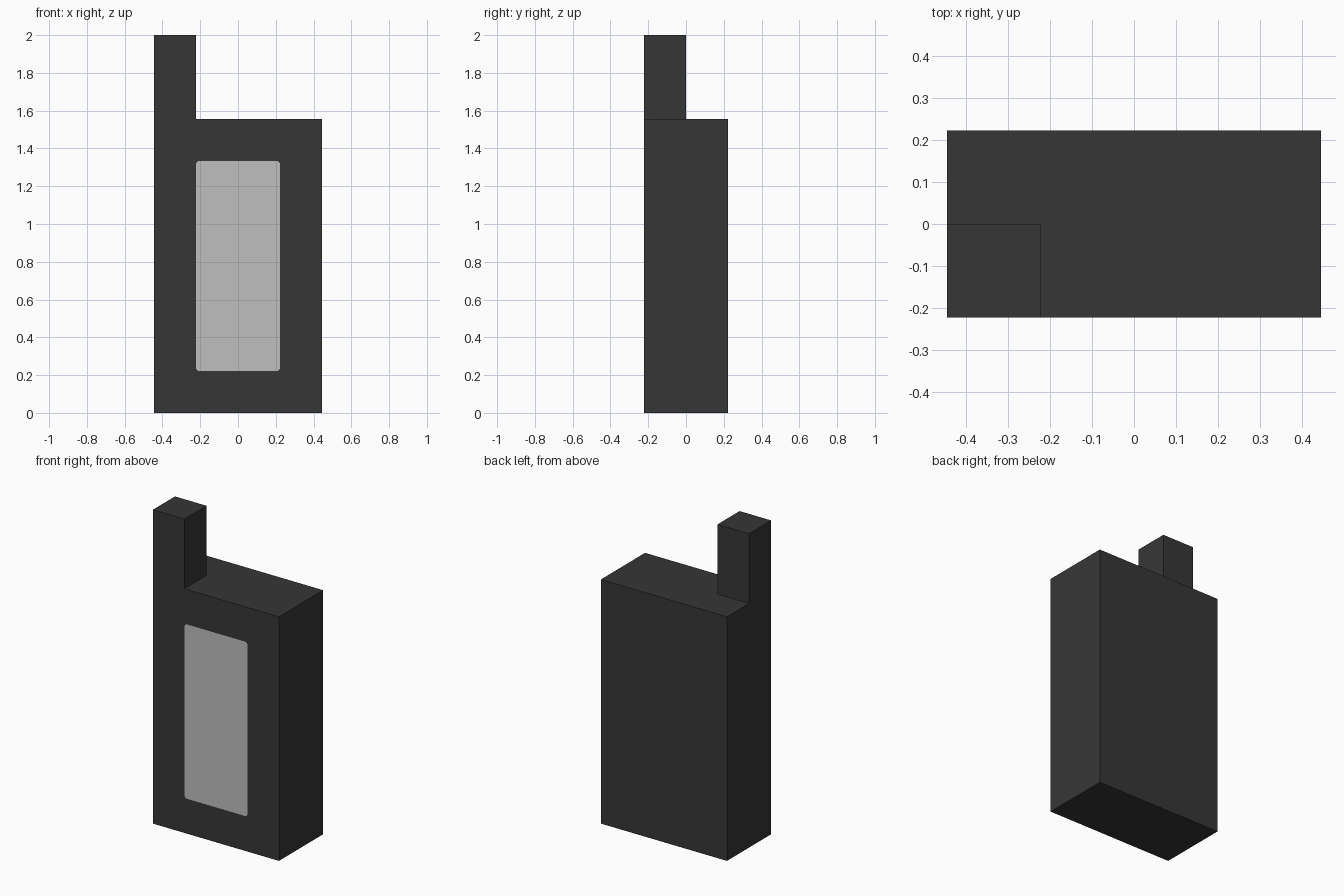
import bpy
import bmesh
from mathutils import Matrix, Vector

if "Cube" in bpy.data.objects:
    bpy.data.objects.remove(bpy.data.objects["Cube"])

U = 2 / 9  # the model sits on a grid of 9 units high


def material(name, value):
    m = bpy.data.materials.new(name)
    m.diffuse_color = (value, value, value, 1)
    m.use_nodes = True
    m.node_tree.nodes["Principled BSDF"].inputs["Base Color"].default_value = m.diffuse_color
    return m


dark = material("dark_casing", 0.037)
grey = material("light_grey_screen", 0.52)


def box(name, lo, hi, edit=None):
    """Box between two corners given in grid units."""
    lo, hi = Vector(lo) * U, Vector(hi) * U
    bm = bmesh.new()
    bmesh.ops.create_cube(bm, size=1)
    bmesh.ops.transform(bm, verts=bm.verts, matrix=Matrix.Translation(
        (lo + hi) / 2) @ Matrix.Diagonal((*(hi - lo), 1)))
    bm.normal_update()
    if edit:
        edit(bm)
    mesh = bpy.data.meshes.new(name)
    bm.to_mesh(mesh)
    bm.free()
    mesh.materials.append(dark)
    mesh.materials.append(grey)
    obj = bpy.data.objects.new(name, mesh)
    bpy.context.collection.objects.link(obj)
    return obj


def cut_screen(bm):
    # Screen: front face inset by one unit, with tiny clipped corners
    front = min(bm.faces, key=lambda f: f.normal.y)
    bmesh.ops.inset_individual(bm, faces=[front], thickness=U, use_even_offset=True)
    corners = list(front.verts)
    bmesh.ops.bevel(bm, geom=corners, offset=0.012, offset_type='OFFSET',
                    segments=1, profile=0.5, affect='VERTICES')
    bm.normal_update()
    for f in bm.faces:
        c = f.calc_center_median()
        on_screen = f.normal.y < -0.9 and abs(c.x) < 0.01 and abs(c.z - 3.5 * U) < 0.01
        f.material_index = 1 if on_screen else 0


# Main casing with the screen, and the stub aerial on its front left corner
box("casing", (-2, -1, 0), (2, 1, 7), cut_screen)
box("aerial", (-2, -1, 7), (-1, 0, 9))
